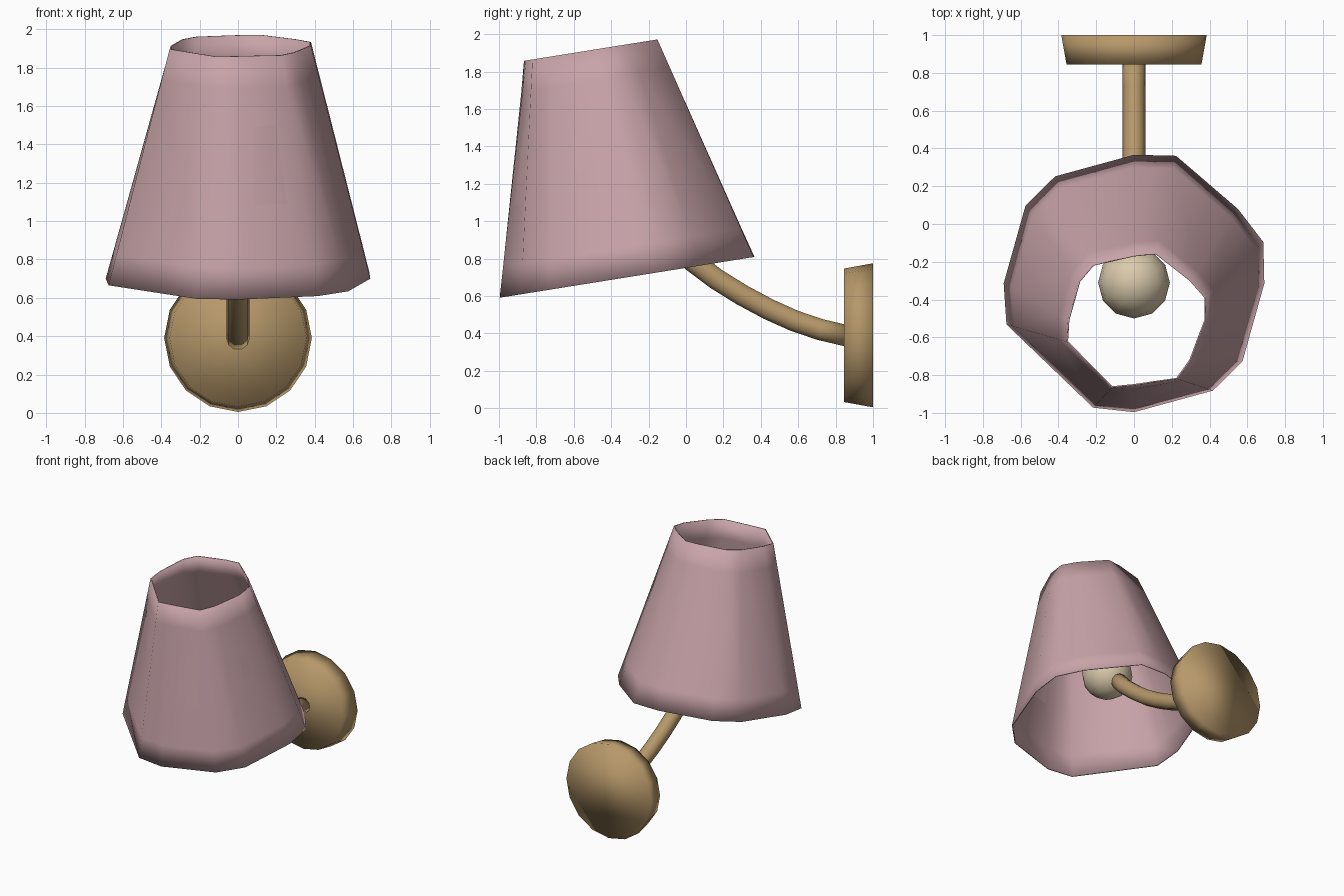
import bpy, bmesh
from math import sin, cos, radians
from mathutils import Vector, Matrix

if "Cube" in bpy.data.objects:
    bpy.data.objects.remove(bpy.data.objects["Cube"])


def material(name, rgb):
    m = bpy.data.materials.new(name)
    m.use_nodes = True
    m.diffuse_color = (*rgb, 1)
    m.node_tree.nodes["Principled BSDF"].inputs["Base Color"].default_value = (*rgb, 1)
    return m


def finish(name, bm, mat):
    """Turn a bmesh into a smooth shaded object."""
    bmesh.ops.recalc_face_normals(bm, faces=bm.faces)
    for f in bm.faces:
        f.smooth = True
    mesh = bpy.data.meshes.new(name)
    bm.to_mesh(mesh)
    bm.free()
    mesh.materials.append(mat)
    ob = bpy.data.objects.new(name, mesh)
    bpy.context.collection.objects.link(ob)
    return ob


def bridge(bm, rings, closed=False):
    """Join successive rings of vertices with quads."""
    pairs = list(zip(rings, rings[1:])) + ([(rings[-1], rings[0])] if closed else [])
    for a, b in pairs:
        n = len(a)
        for i in range(n):
            j = (i + 1) % n
            bm.faces.new((a[i], a[j], b[j], b[i]))


pink = material("dusty pink fabric", (0.58, 0.37, 0.395))
brass = material("aged brass", (0.47, 0.315, 0.145))
cream = material("cream glass", (0.70, 0.59, 0.41))

# Lampshade: irregular faceted cone with a thin wall, leaning to the front
ANGLES = [90, 72, 36, 18, 0, -36, -54, -90, -108, -162, -180, -216, -234]
LOW = [.69, .72, .68, .72, .69, .71, .71, .69, .70, .71, .69, .71, .71]
TOP = [.35, .38, .37, .40, .38, .37, .39, .35, .38, .375, .35, .36, .37]
HEIGHT, WALL = 1.23, 0.008
lean = Matrix.Translation((0, -.315, .70)) @ Matrix.Rotation(radians(9.1), 4, 'X')
bm = bmesh.new()
rings = []
levels = [0, .13, .87, 1]
for inset, ts in ((0, levels), (WALL, levels[::-1])):
    for t in ts:
        ring = []
        for a, low, top in zip(ANGLES, LOW, TOP):
            r = low + (top - low) * t - inset
            p = Vector((r * cos(radians(a)), r * sin(radians(a)), HEIGHT * t))
            ring.append(bm.verts.new(lean @ p))
        rings.append(ring)
bridge(bm, rings, closed=True)
finish("lampshade", bm, pink)

# Wall plate: shallow sixteen sided disc, wider at the wall
bm = bmesh.new()
bmesh.ops.create_cone(bm, cap_ends=True, segments=16, radius1=.357, radius2=.385, depth=.155,
                      matrix=Matrix.Translation((0, .9225, .39)) @ Matrix.Rotation(radians(-90), 4, 'X'))
finish("wall_plate", bm, brass)

# Arm: round tube swept along a rising curve
path = [(.86, .387), (.72, .42), (.58, .467), (.44, .53), (.30, .605),
        (.16, .692), (.03, .79), (-.10, .90), (-.22, 1.03)]
path = [Vector((0, y, z)) for y, z in path]
bm = bmesh.new()
rings = []
for i, p in enumerate(path):
    d = (path[min(i + 1, len(path) - 1)] - path[max(i - 1, 0)]).normalized()
    side = Vector((1, 0, 0))
    up = side.cross(d)
    rings.append([bm.verts.new(p + .06 * (cos(radians(a)) * side + sin(radians(a)) * up))
                  for a in range(0, 360, 36)])
bridge(bm, rings)
for ring in (rings[0], rings[-1]):
    bm.faces.new(ring)
finish("arm", bm, brass)

# Bulb
bm = bmesh.new()
bmesh.ops.create_uvsphere(bm, u_segments=12, v_segments=8, radius=.19,
                          matrix=Matrix.Translation((0, -.31, 1.10)))
finish("bulb", bm, cream)
